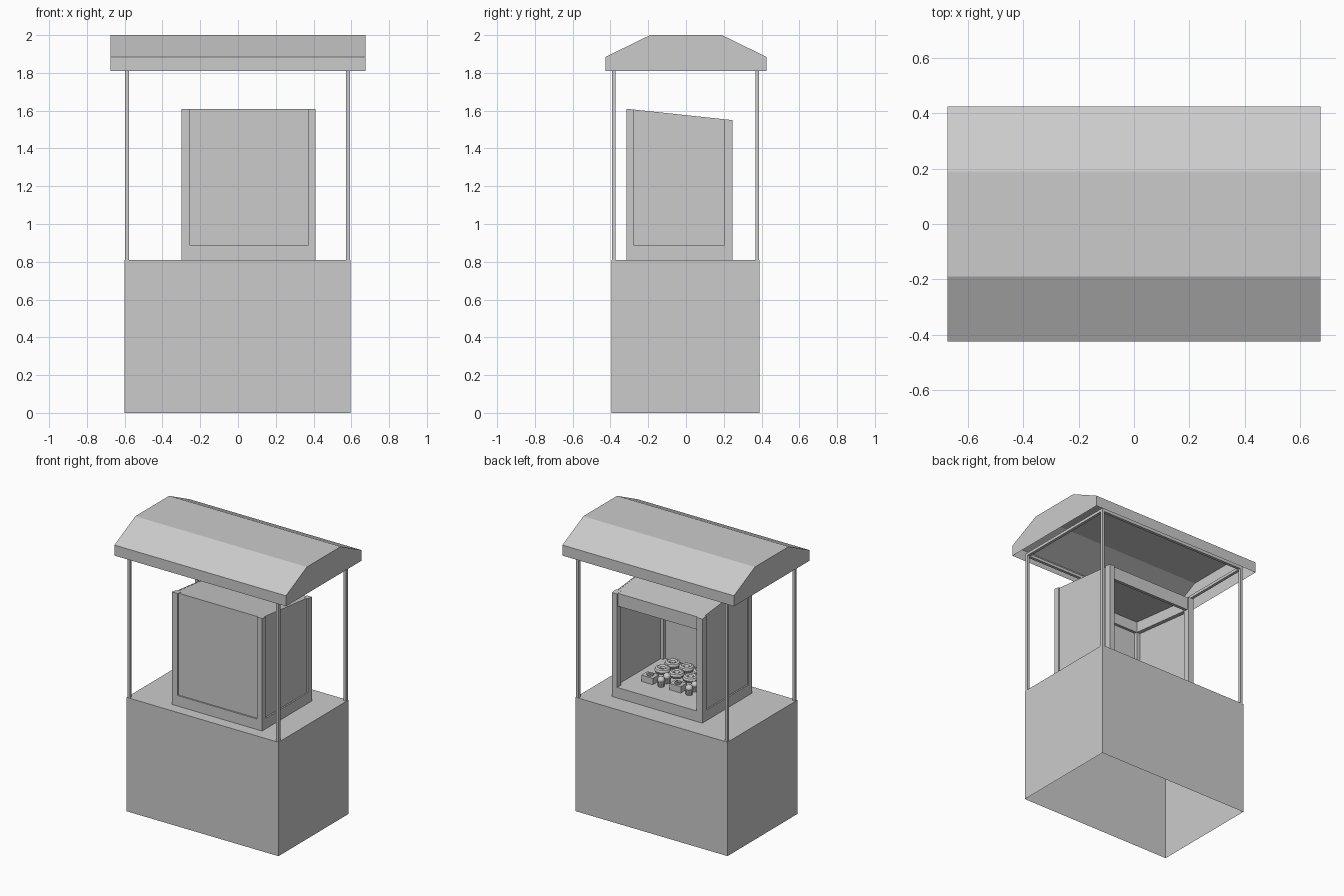
import bpy, bmesh, math

if "Cube" in bpy.data.objects:
    bpy.data.objects.remove(bpy.data.objects["Cube"])


def make(name, verts, faces):
    me = bpy.data.meshes.new(name)
    me.from_pydata(verts, [], faces)
    bm = bmesh.new()
    bm.from_mesh(me)
    bmesh.ops.recalc_face_normals(bm, faces=bm.faces)
    bm.to_mesh(me)
    bm.free()
    ob = bpy.data.objects.new(name, me)
    bpy.context.collection.objects.link(ob)
    return ob


def case_top(y):
    return 1.61 - 0.06 * (y + 0.315) / 0.56


def block(name, x, y, z0, z1, drop=None, bottom=True):
    """Box; with drop set, the top follows the sloping case lid, lowered by drop.
    z0 = None makes the underside follow the slope as well (z1 = thickness)."""
    verts = []
    for level in (0, 1):
        for px, py in ((x[0], y[0]), (x[1], y[0]), (x[1], y[1]), (x[0], y[1])):
            top = z1 if drop is None else case_top(py) - drop
            low = top - z1 if z0 is None else z0
            verts.append((px, py, top if level else low))
    faces = [(4, 5, 6, 7)] + [(i, (i + 1) % 4, (i + 1) % 4 + 4, i + 4) for i in range(4)]
    if bottom:
        faces.append((3, 2, 1, 0))
    return make(name, verts, faces)


# Counter, open underneath
block("counter", (-0.6, 0.595), (-0.395, 0.39), 0, 0.81, bottom=False)

# Canopy posts and the rails joining their tops
for sx, x in (("left", -0.597), ("right", 0.573)):
    for sy, y in (("front", -0.392), ("back", 0.367)):
        block(f"{sy}_{sx}_canopy_post", (x, x + 0.02), (y, y + 0.02), 0.81, 1.84)
    block(f"{sx}_canopy_rail", (x, x + 0.02), (-0.392, 0.387), 1.82, 1.84)
for sy, y in (("front", -0.392), ("back", 0.367)):
    block(f"{sy}_canopy_rail", (-0.597, 0.593), (y, y + 0.02), 1.82, 1.84)

# Canopy shell, open underneath
profile = [(-0.425, 1.81), (-0.425, 1.885), (-0.19, 2.0),
           (0.19, 2.0), (0.425, 1.885), (0.425, 1.81)]
verts = [(x, y, z) for x in (-0.675, 0.675) for y, z in profile]
faces = [(i, i + 1, i + 7, i + 6) for i in range(5)]
faces += [tuple(range(6)), tuple(range(11, 5, -1))]
make("canopy", verts, faces)

# Display case: plinth, corner posts, panels, lid and inner top frame
block("case_plinth", (-0.3, 0.41), (-0.315, 0.245), 0.81, 0.885)
for sx, x in (("left", (-0.3, -0.255)), ("right", (0.37, 0.41))):
    for sy, y in (("front", (-0.315, -0.275)), ("back", (0.2, 0.245))):
        block(f"case_{sy}_{sx}_post", x, y, 0.885, 0, drop=0)
block("case_front_panel", (-0.255, 0.37), (-0.305, -0.297), 0.885, 0, drop=0)
block("case_left_panel", (-0.29, -0.282), (-0.275, 0.2), 0.885, 0, drop=0)
block("case_right_panel", (0.392, 0.4), (-0.275, 0.2), 0.885, 0, drop=0)
block("case_lid", (-0.29, 0.4), (-0.305, 0.235), None, 0.015, drop=0.001)
block("case_back_header", (-0.255, 0.37), (0.21, 0.235), None, 0.09, drop=0.002)
block("case_front_header", (-0.255, 0.37), (-0.297, -0.275), None, 0.09, drop=0.002)
block("case_left_header", (-0.282, -0.255), (-0.275, 0.2), None, 0.09, drop=0.002)
block("case_right_header", (0.37, 0.392), (-0.275, 0.2), None, 0.09, drop=0.002)


def ring(name, x, y, z, major, minor):
    bpy.ops.mesh.primitive_torus_add(location=(x, y, z), major_radius=major,
                                     minor_radius=minor, major_segments=14, minor_segments=8)
    bpy.context.object.name = name
    bpy.ops.object.shade_smooth_by_angle(angle=math.radians(40))


# Pastries laid out in rows on the case floor
for i in range(5):
    x = 0.26 - 0.11 * i
    for j, y in enumerate((-0.22, -0.11)):
        ring(f"doughnut_{i}_{j}", x, y, 0.906, 0.034, 0.02)
    if i % 2 == 0:
        block(f"cake_{i}", (x - 0.055, x + 0.035), (0.01, 0.08), 0.885, 0.93)
        ring(f"cake_topping_{i}", x - 0.01, 0.045, 0.934, 0.016, 0.008)
    else:
        for k, y in enumerate((0.0, 0.065)):
            bpy.ops.mesh.primitive_cone_add(vertices=10, radius1=0.022, radius2=0.03,
                                            depth=0.04, location=(x, y, 0.905))
            bpy.context.object.name = f"cupcake_{i}_{k}"
            bpy.ops.mesh.primitive_uv_sphere_add(segments=10, ring_count=6, radius=0.026,
                                                 location=(x, y, 0.928))
            bpy.context.object.name = f"cupcake_top_{i}_{k}"
            bpy.ops.object.shade_smooth_by_angle(angle=math.radians(40))
